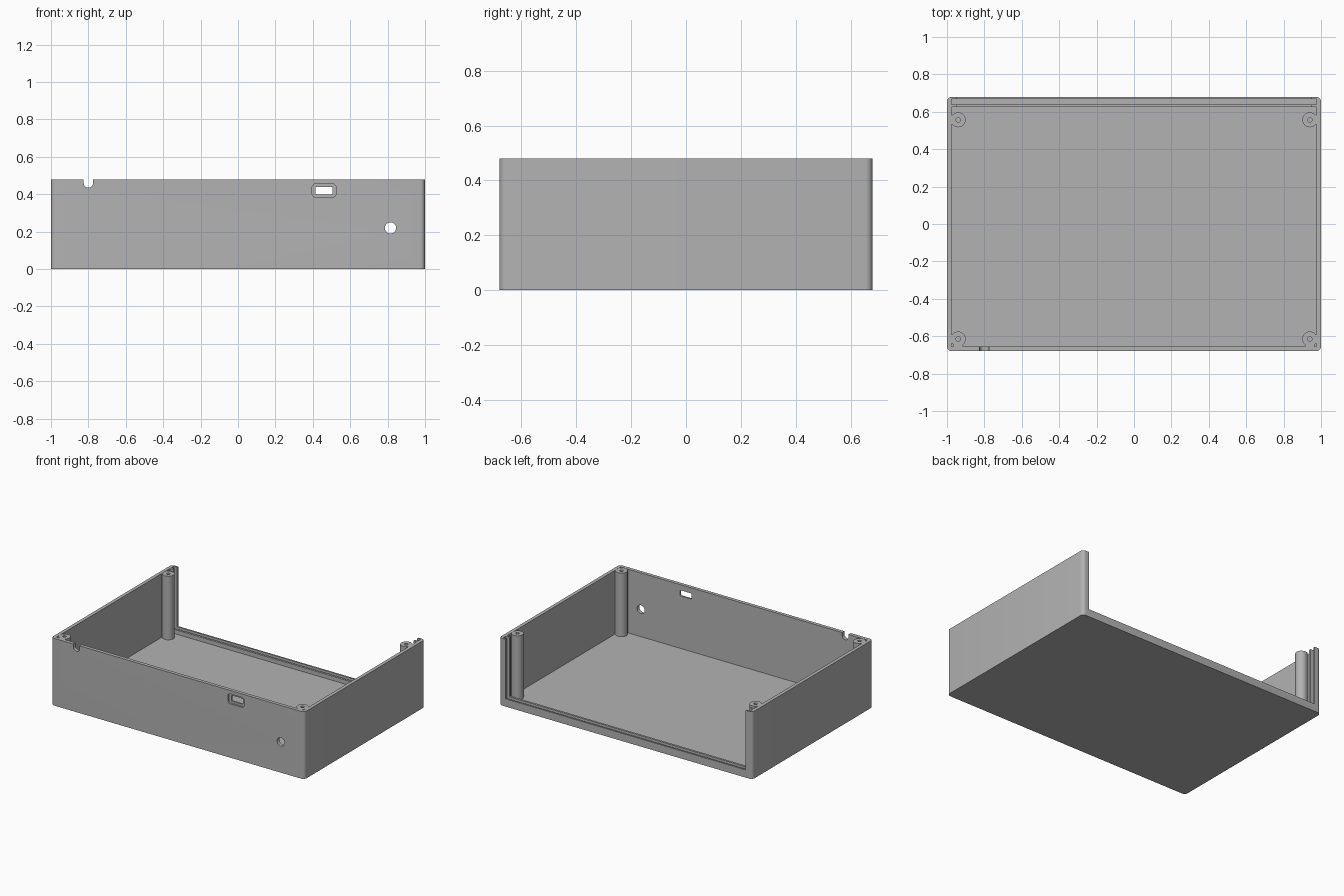
import bpy, bmesh
from mathutils import Matrix, Vector

old = bpy.data.objects.get("Cube")
if old:
    bpy.data.objects.remove(old, do_unlink=True)

W, D, H = 1.0, 0.68, 0.48      # half width, half depth, height
WALL = 0.025

grey = bpy.data.materials.new("case grey")
grey.use_nodes = True
grey.diffuse_color = (0.45, 0.45, 0.45, 1)
grey.node_tree.nodes["Principled BSDF"].inputs["Base Color"].default_value = (0.45, 0.45, 0.45, 1)


def finish(name, bm):
    mesh = bpy.data.meshes.new(name)
    bmesh.ops.recalc_face_normals(bm, faces=bm.faces)
    bm.to_mesh(mesh)
    bm.free()
    mesh.materials.append(grey)
    obj = bpy.data.objects.new(name, mesh)
    bpy.context.collection.objects.link(obj)
    return obj


def box(name, x, y, z, axis=None, radius=0, segments=6):
    """Box from three (low, high) ranges, rounding the edges along one axis."""
    bm = bmesh.new()
    bmesh.ops.create_cube(bm, size=1)
    for v in bm.verts:
        v.co = Vector([(a + b) / 2 + c * (b - a) for (a, b), c in zip((x, y, z), v.co)])
    if radius:
        edges = [e for e in bm.edges
                 if abs((e.verts[0].co - e.verts[1].co).normalized()[axis]) > 0.9]
        bmesh.ops.bevel(bm, geom=edges, offset=radius, segments=segments,
                        profile=0.5, affect='EDGES')
    return finish(name, bm)


def cylinder(name, centre, radius, length, along_y=False, sides=32):
    bm = bmesh.new()
    bmesh.ops.create_cone(bm, cap_ends=True, segments=sides, radius1=radius,
                          radius2=radius, depth=length)
    if along_y:
        bm.transform(Matrix.Rotation(1.5707963, 4, 'X'))
    bm.transform(Matrix.Translation(centre))
    return finish(name, bm)


def select(obj):
    bpy.ops.object.select_all(action='DESELECT')
    obj.select_set(True)
    bpy.context.view_layer.objects.active = obj


def combine(target, tool, operation='DIFFERENCE'):
    tool.hide_render = True
    select(target)
    mod = target.modifiers.new("boolean", 'BOOLEAN')
    mod.object, mod.operation, mod.solver = tool, operation, 'EXACT'
    bpy.ops.object.modifier_apply(modifier=mod.name)
    bpy.data.objects.remove(tool, do_unlink=True)


# Shell with rounded vertical corners
case = box("case_shell", (-W, W), (-D, D), (0, H), axis=2, radius=0.025)

# Cavity, panel groove and open back, leaving two thin guide lips
inner = W - WALL
combine(case, box("cavity", (-inner, inner), (-D + WALL, 0.625), (WALL, 1)))
combine(case, box("panel_groove", (-inner, inner), (0.64, 0.668), (WALL, 1)))
combine(case, box("back_opening", (-0.948, 0.948), (0.6, 0.8), (0.055, 1)))

# Front wall: cable notch, round hole, recessed port
combine(case, box("cable_notch", (-0.825, -0.775), (-0.8, -0.6), (0.435, 0.6),
                  axis=1, radius=0.0245))
combine(case, cylinder("round_hole", (0.815, -D, 0.22), 0.03, 0.2, along_y=True))
combine(case, box("port_recess", (0.396, 0.524), (-0.8, -D + 0.013), (0.385, 0.455),
                  axis=1, radius=0.018))
combine(case, box("port_hole", (0.414, 0.505), (-0.8, -0.6), (0.4, 0.44),
                  axis=1, radius=0.005))

# Screw posts, webbed to the neighbouring walls
posts = []
for side, side_name in ((-1, "right"), (1, "left")):
    for y, end_name in ((-0.615, "front"), (0.557, "back")):
        x = side * 0.94
        top = H - 0.001
        post = cylinder(f"{end_name}_{side_name}_post", (x, y, (top + 0.01) / 2),
                        0.04, top - 0.01)
        wall_x = side * (W - 0.015)
        combine(post, box("side_web", sorted((x, wall_x)), (y - 0.025, y + 0.025),
                          (0.011, top - 0.001)), 'UNION')
        if end_name == "front":
            combine(post, box("front_web", (x - 0.025, x + 0.025), (-D + 0.015, y),
                              (0.012, top - 0.002)), 'UNION')
        combine(post, cylinder("screw_hole", (x, y, H), 0.012, 0.2, sides=20))
        posts.append(post)

# Smooth curved faces, keep hard edges
for obj in [case] + posts:
    select(obj)
    bpy.ops.object.shade_smooth_by_angle(angle=0.6)
